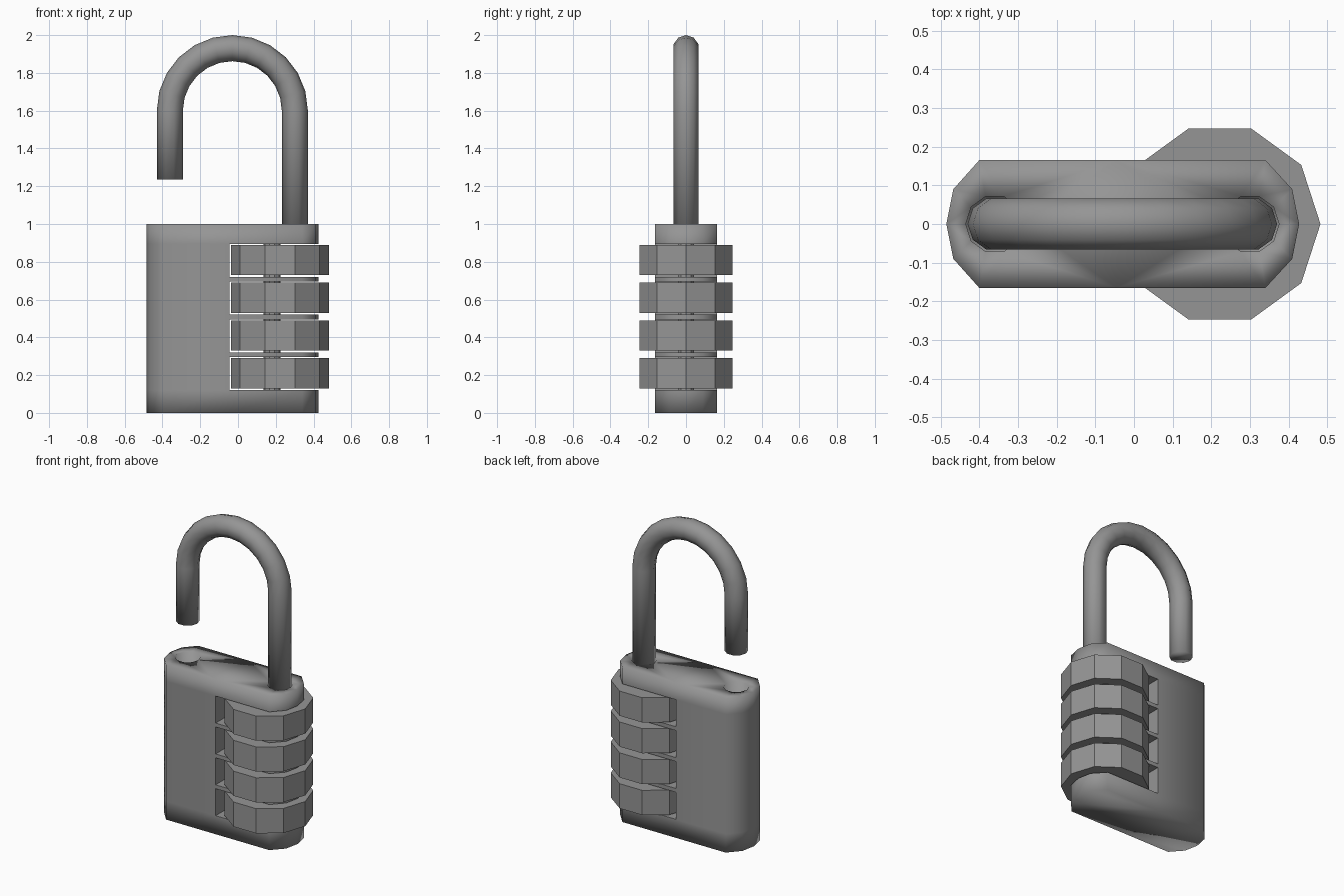
import bpy, bmesh, math
from mathutils import Vector

cube = bpy.data.objects.get("Cube")
if cube:
    bpy.data.objects.remove(cube)

grey = bpy.data.materials.new("dark_grey_metal")
grey.use_nodes = True
colour = (0.3, 0.3, 0.3, 1)
grey.diffuse_color = colour
grey.node_tree.nodes["Principled BSDF"].inputs["Base Color"].default_value = colour

SIDES = 10
SLOT_X = -0.045
SLOTS = [(0.12 + 0.2 * k, 0.295 + 0.2 * k) for k in range(4)]


def finish(bm, name, smooth):
    bmesh.ops.recalc_face_normals(bm, faces=bm.faces)
    for f in bm.faces:
        f.smooth = smooth
    mesh = bpy.data.meshes.new(name)
    bm.to_mesh(mesh)
    bm.free()
    mesh.materials.append(grey)
    ob = bpy.data.objects.new(name, mesh)
    bpy.context.collection.objects.link(ob)
    return ob


def ring(bm, centre, u, v, radius):
    angles = [math.tau * i / SIDES for i in range(SIDES)]
    return [bm.verts.new(centre + radius * (u * math.cos(a) + v * math.sin(a))) for a in angles]


def bridge(bm, a, b):
    for i in range(len(a)):
        j = (i + 1) % len(a)
        bm.faces.new((a[i], a[j], b[j], b[i]))


def loop_edges(bm, loop):
    return [bm.edges.get(p) or bm.edges.new(p) for p in zip(loop, loop[1:] + loop[:1])]


X, Y, Z = Vector((1, 0, 0)), Vector((0, 1, 0)), Vector((0, 0, 1))

# Body: a long rounded prism whose right half is interrupted by the dial slots
left = [(SLOT_X, 0.165), (-0.4, 0.165), (-0.467, 0.09), (-0.485, 0),
        (-0.467, -0.09), (-0.4, -0.165), (SLOT_X, -0.165)]
right = [(SLOT_X, -0.165), (0.34, -0.165), (0.409, -0.09), (0.427, 0),
         (0.409, 0.09), (0.34, 0.165), (SLOT_X, 0.165)]
levels = [0] + [z for slot in SLOTS for z in slot] + [1]
bm = bmesh.new()
verts, faces = {}, {}


def corner(p, z):
    if (p, z) not in verts:
        verts[p, z] = bm.verts.new((*p, z))
    return verts[p, z]


def toggle(face):
    # A face shared by two cells is internal, so it cancels out
    key = frozenset(face)
    if key in faces:
        del faces[key]
    else:
        faces[key] = face


for i, (z0, z1) in enumerate(zip(levels, levels[1:])):
    for outline in ([left, right] if i % 2 == 0 else [left]):
        low = [corner(p, z0) for p in outline]
        high = [corner(p, z1) for p in outline]
        toggle(low)
        toggle(high)
        for a in range(len(low)):
            b = (a + 1) % len(low)
            toggle([low[a], low[b], high[b], high[a]])
for face in faces.values():
    if any(v.co.z < 1 for v in face):
        bm.faces.new(face)

# Crisp edges around the slots
for e in bm.edges:
    normals = [f.normal.copy() for f in e.link_faces if not f.normal_update()]
    if len(normals) == 2 and 0.05 < e.verts[0].co.z < 0.95 and 0.05 < e.verts[1].co.z < 0.95:
        inner = all(v.co.x > SLOT_X - 0.01 for v in e.verts)
        if inner and abs(normals[0].dot(normals[1])) < 0.3:
            e.smooth = False

# Top face with two round shackle sockets
rim = [corner(p, 1) for p in left[:-1] + right[:-1]]
top_edges = loop_edges(bm, rim)
for x in (-0.36, 0.3):
    mouth = ring(bm, Vector((x, 0, 1)), X, Y, 0.075)
    floor = ring(bm, Vector((x, 0, 0.9)), X, Y, 0.075)
    top_edges += loop_edges(bm, mouth)
    bridge(bm, mouth, floor)
    bm.faces.new(floor)
bmesh.ops.triangle_fill(bm, edges=top_edges, use_beauty=True, normal=Z)
finish(bm, "lock_body", True)


# Number dials and the axle that carries them
def disc(name, x, radius, z0, z1):
    bm = bmesh.new()
    low = ring(bm, Vector((x, 0, z0)), X, Y, radius)
    high = ring(bm, Vector((x, 0, z1)), X, Y, radius)
    bridge(bm, low, high)
    bm.faces.new(low)
    bm.faces.new(high)
    return finish(bm, name, False)


for k, (z0, z1) in enumerate(SLOTS):
    disc(f"dial_{k + 1}", 0.222, 0.26, z0 + 0.01, z1 - 0.005)
disc("dial_axle", 0.18, 0.045, 0.1, 0.91)

# Shackle: a round bar swept up, over the arch and down to the free end
bm = bmesh.new()
BEND = Vector((-0.03, 0, 1.6))
ARCH = 0.331
path = [(BEND + X * ARCH - Z * 0.7, X)]
for i in range(13):
    a = math.pi * i / 12
    out = X * math.cos(a) + Z * math.sin(a)
    path.append((BEND + out * ARCH, out))
path.append((BEND - X * ARCH - Z * 0.365, -X))
rings = [ring(bm, centre, out, Y, 0.069) for centre, out in path]
for a, b in zip(rings, rings[1:]):
    bridge(bm, a, b)
bm.faces.new(rings[0])
bm.faces.new(rings[-1])
finish(bm, "shackle", True)
